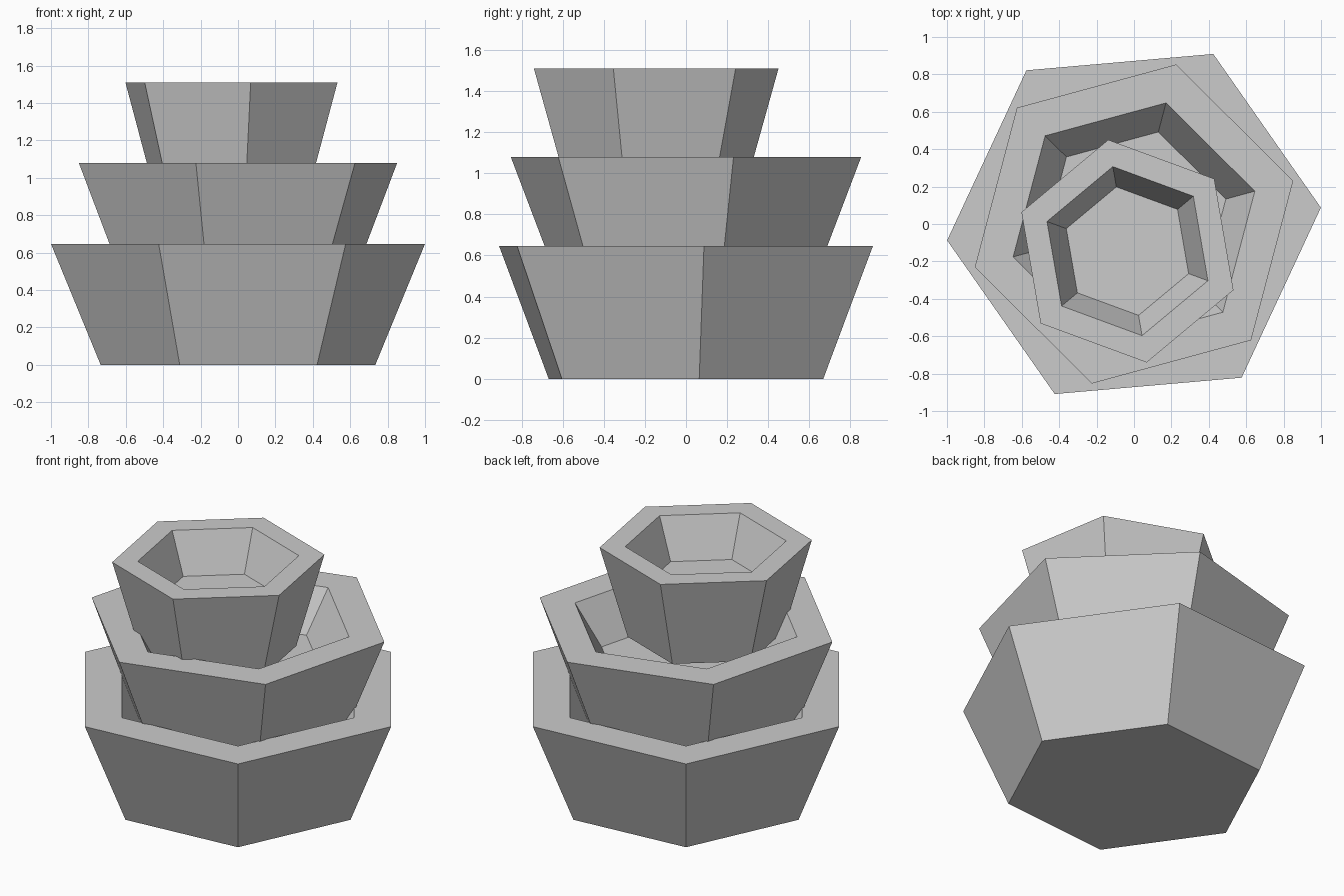
import bpy, bmesh
from math import cos, sin, pi, radians

if "Cube" in bpy.data.objects:
    bpy.data.objects.remove(bpy.data.objects["Cube"])


def hex_pot(name, x, y, angle, r, z0, z1, depth):
    """Tapered six-sided pot with a flat rim and a recessed floor."""
    # (radius, height) profile: base, outer rim, inner rim, recessed floor
    profile = [(0.735 * r, z0), (r, z1), (0.759 * r, z1), (0.577 * r, z1 - depth)]
    bm = bmesh.new()
    rings = []
    for radius, z in profile:
        rings.append([bm.verts.new((x + radius * cos(radians(angle) + i * pi / 3),
                                    y + radius * sin(radians(angle) + i * pi / 3), z))
                      for i in range(6)])
    for low, high in zip(rings, rings[1:]):
        for i in range(6):
            j = (i + 1) % 6
            bm.faces.new((low[i], low[j], high[j], high[i]))
    bm.faces.new(rings[0][::-1])
    bm.faces.new(rings[-1])
    mesh = bpy.data.meshes.new(name)
    bm.to_mesh(mesh)
    bm.free()
    obj = bpy.data.objects.new(name, mesh)
    bpy.context.collection.objects.link(obj)
    return obj


# Three stacked planters, each turned a little and nested in the one below
hex_pot("bottom_pot", 0, 0, 5, 1.003, 0, 0.645, 0.25)
hex_pot("middle_pot", 0, 0, 15.2, 0.882, 0.485, 1.08, 0.25)
hex_pot("top_pot", -0.035, -0.145, 39.8, 0.604, 0.945, 1.51, 0.246)
